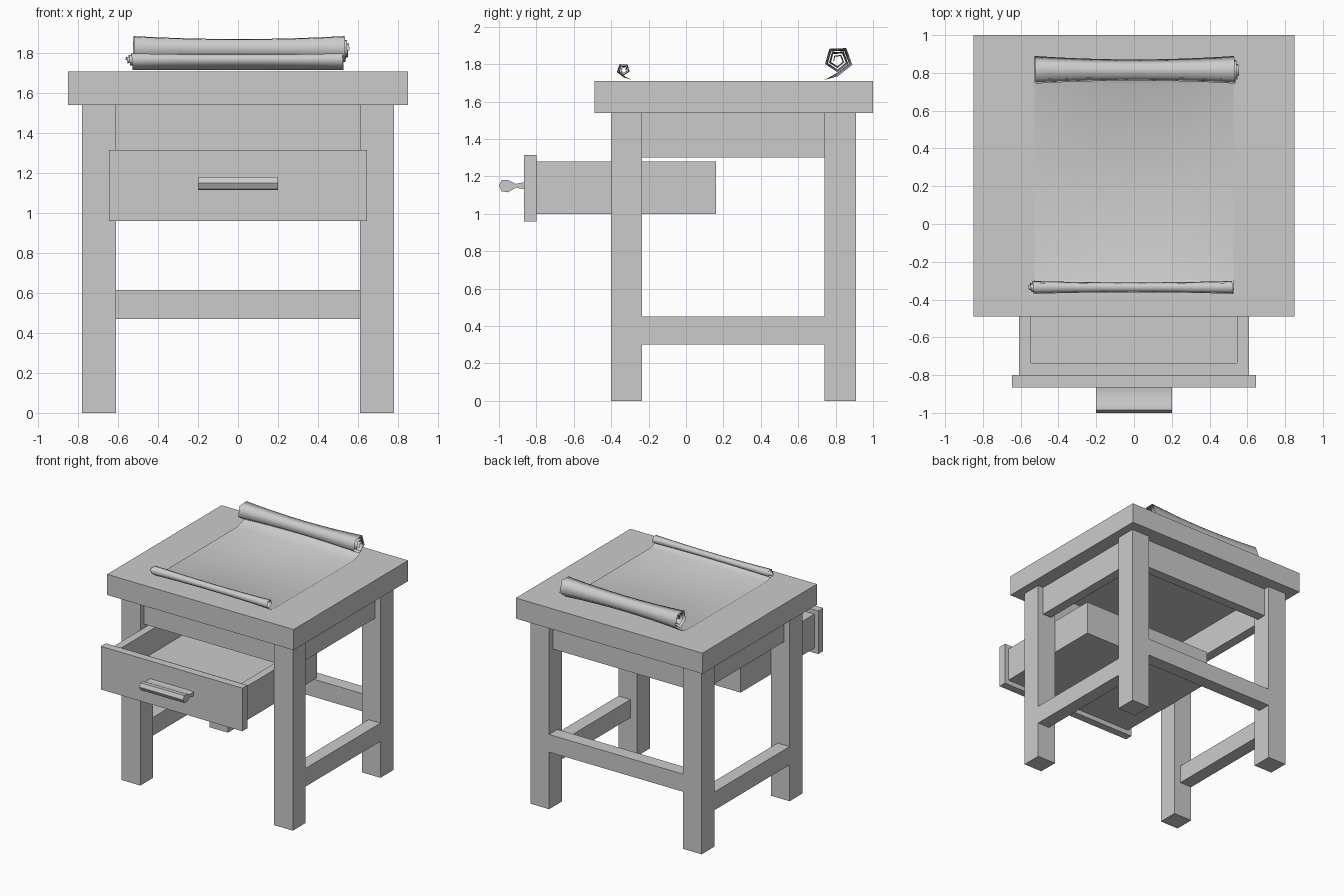
import bpy, bmesh, math

if "Cube" in bpy.data.objects:
    bpy.data.objects.remove(bpy.data.objects["Cube"])


def make_object(name, verts, faces, smooth_angle=None):
    mesh = bpy.data.meshes.new(name)
    mesh.from_pydata(verts, [], faces)
    bm = bmesh.new()
    bm.from_mesh(mesh)
    bmesh.ops.recalc_face_normals(bm, faces=bm.faces)
    bm.to_mesh(mesh)
    bm.free()
    obj = bpy.data.objects.new(name, mesh)
    bpy.context.collection.objects.link(obj)
    if smooth_angle:
        bpy.ops.object.select_all(action='DESELECT')
        bpy.context.view_layer.objects.active = obj
        obj.select_set(True)
        bpy.ops.object.shade_smooth_by_angle(angle=math.radians(smooth_angle))
    return obj


def box(name, x, y, z):
    verts = [(a, b, c) for a in x for b in y for c in z]
    faces = [(0, 1, 3, 2), (4, 6, 7, 5), (0, 4, 5, 1),
             (2, 3, 7, 6), (0, 2, 6, 4), (1, 5, 7, 3)]
    return make_object(name, verts, faces)


# Table top
box("table_top", (-0.85, 0.85), (-0.49, 1.0), (1.54, 1.71))

# Legs, side stretchers and side aprons, left and right
for side, s in (("left", -1), ("right", 1)):
    def span(inner, outer):
        return tuple(sorted((s * inner, s * outer)))
    box(side + "_front_leg", span(0.61, 0.78), (-0.40, -0.235), (0, 1.54))
    box(side + "_back_leg", span(0.61, 0.78), (0.74, 0.91), (0, 1.54))
    box(side + "_stretcher", span(0.67, 0.78), (-0.235, 0.74), (0.30, 0.45))
    box(side + "_apron", span(0.65, 0.73), (-0.235, 0.74), (1.30, 1.54))

# Cross rails
box("back_stretcher", (-0.61, 0.61), (0.80, 0.91), (0.47, 0.615))
box("back_apron", (-0.61, 0.61), (0.78, 0.86), (1.30, 1.54))
box("front_apron", (-0.61, 0.61), (-0.35, -0.27), (1.31, 1.54))

# Open drawer: tray hollowed from a box, then its front panel
tray = box("drawer_tray", (-0.61, 0.61), (-0.80, 0.16), (1.0, 1.28))
bm = bmesh.new()
bm.from_mesh(tray.data)
top = max(bm.faces, key=lambda f: f.calc_center_median().z)
bmesh.ops.inset_region(bm, faces=[top], thickness=0.09)
bmesh.ops.translate(bm, verts=top.verts, vec=(0, 0, 0))
hollow = bmesh.ops.extrude_discrete_faces(bm, faces=[top])["faces"][0]
bmesh.ops.translate(bm, verts=hollow.verts, vec=(0, 0, -0.2))
bmesh.ops.recalc_face_normals(bm, faces=bm.faces)
bm.to_mesh(tray.data)
bm.free()
box("drawer_front", (-0.645, 0.645), (-0.865, -0.80), (0.96, 1.315))

# Drawer handle: side profile (y, z) extruded across x
profile = [(-0.86, 1.17), (-0.91, 1.16), (-0.95, 1.18), (-0.985, 1.18),
           (-1.0, 1.15), (-0.985, 1.12), (-0.95, 1.115), (-0.91, 1.14),
           (-0.86, 1.13)]
n = len(profile)
make_object("drawer_handle",
            [(x, y, z) for x in (-0.2, 0.2) for y, z in profile],
            [(i, (i + 1) % n, n + (i + 1) % n, n + i) for i in range(n)]
            + [tuple(range(n)), tuple(range(n, 2 * n))], 50)


# Scroll: one sheet with a five-sided spiral roll at each end
def roll(cy, cz, radius, turn, shift):
    pts = []
    steps = 14
    for i in range(steps + 1):
        a = math.radians(-90 + turn * 72 * i)
        r = radius * (1 - 0.72 * i / steps)
        pts.append((cy, cz, r * math.cos(a), r * math.sin(a), shift * i / steps))
    return pts


front = roll(-0.333, 1.770, 0.041, -1, -0.035)
back = roll(0.81, 1.822, 0.088, 1, 0.03)
flat = [(-0.29, 1.716, 0, 0, 0), (0.74, 1.716, 0, 0, 0)]
path = front[::-1] + flat + back
rows = 9
verts = []
for k in range(rows):
    u = -1 + 2 * k / (rows - 1)
    waist = 0.77 + 0.23 * u * u
    for cy, cz, dy, dz, shift in path:
        verts.append((0.528 * u + shift, cy + dy * waist, cz + dz * waist))
m = len(path)
faces = [(k * m + i, k * m + i + 1, (k + 1) * m + i + 1, (k + 1) * m + i)
         for k in range(rows - 1) for i in range(m - 1)]
make_object("paper_scroll", verts, faces, 80)
